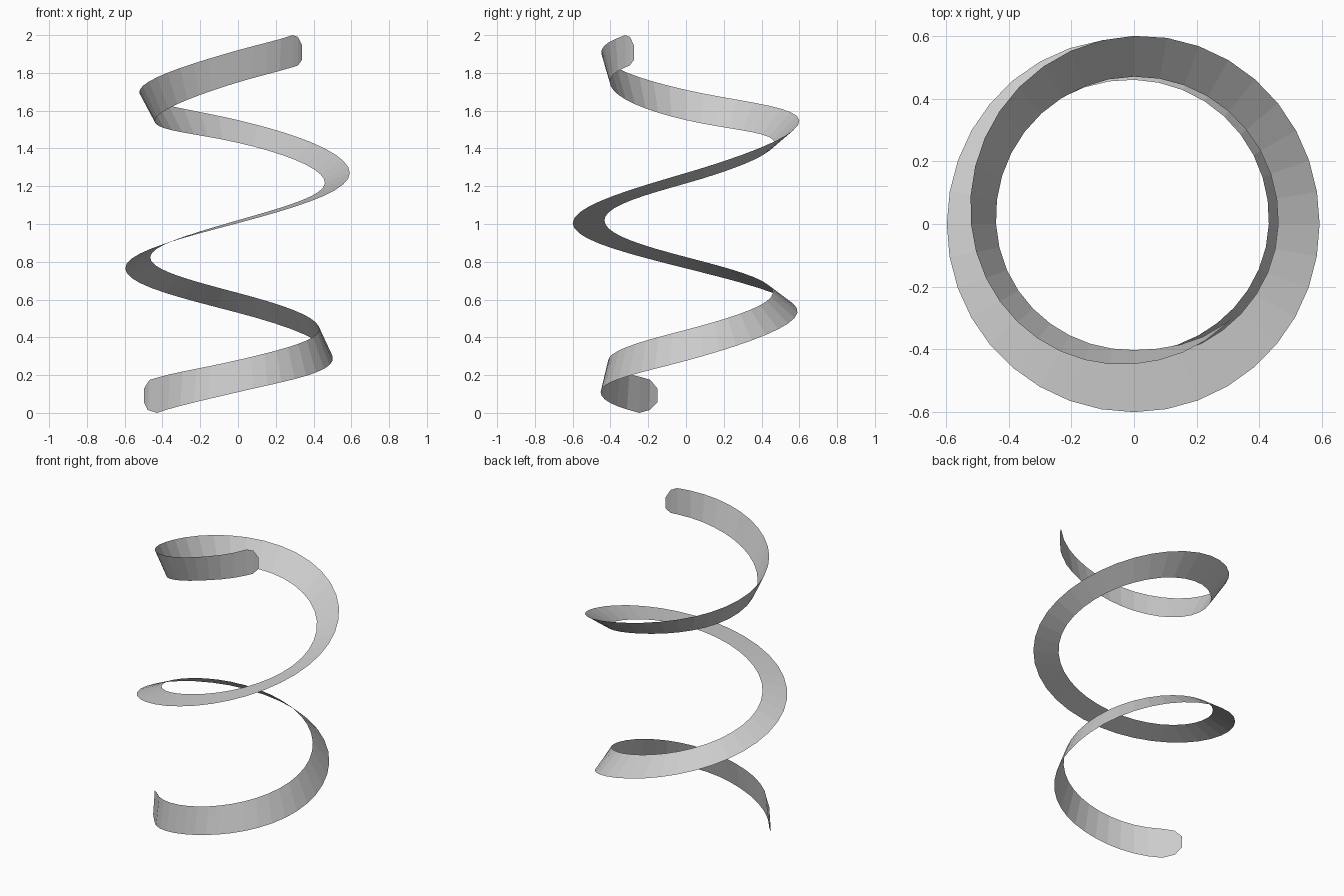
import bpy, bmesh
from math import sin, cos, radians

if "Cube" in bpy.data.objects:
    bpy.data.objects.remove(bpy.data.objects["Cube"])

# Ribbon cross-section keys: angle, (radius, z) of edge A, (radius, z) of edge B.
# Edge A travels from the bottom, to the outside, to the top as the strip twists.
KEYS = [
    (210, .495, .00, .48, .19),
    (270, .452, .11, .412, .28),
    (360, .50, .276, .43, .44),
    (450, .59, .53, .46, .635),
    (540, .597, .765, .465, .825),
    (630, .60, 1.005, .432, 1.02),
    (720, .592, 1.27, .46, 1.215),
    (810, .60, 1.55, .47, 1.43),
    (900, .52, 1.71, .44, 1.55),
    (990, .447, 1.92, .402, 1.75),
    (1032, .433, 2.0, .43, 1.83),
]
# Narrowing rows that round off the two tips
START_TIP = [(197, .52, .055, .52, .13), (202, .515, .015, .505, .175)]
END_TIP = [(1037, .435, 1.99, .435, 1.84), (1041, .437, 1.945, .437, 1.87)]


def slope(i, c):
    a, b = KEYS[max(i - 1, 0)], KEYS[min(i + 1, len(KEYS) - 1)]
    return (b[c] - a[c]) / (b[0] - a[0])


def sample(i, t):
    """Smooth Hermite interpolation between key i and i + 1."""
    p, q = KEYS[i], KEYS[i + 1]
    d = q[0] - p[0]
    row = [p[0] + d * t]
    for c in range(1, 5):
        row.append((2*t**3 - 3*t**2 + 1) * p[c] + (t**3 - 2*t**2 + t) * d * slope(i, c)
                   + (3*t**2 - 2*t**3) * q[c] + (t**3 - t**2) * d * slope(i + 1, c))
    return tuple(row)


rows = list(START_TIP)
for i in range(len(KEYS) - 1):
    n = max(1, round((KEYS[i + 1][0] - KEYS[i][0]) / 10))
    rows += [sample(i, k / n) for k in range(n)]
rows += [KEYS[-1]] + END_TIP

# Twisting spiral ribbon, a single thin sheet
bm = bmesh.new()
pairs = []
for ang, ra, za, rb, zb in rows:
    c, s = cos(radians(ang)), sin(radians(ang))
    pairs.append((bm.verts.new((ra * c, ra * s, za)), bm.verts.new((rb * c, rb * s, zb))))
for (a0, b0), (a1, b1) in zip(pairs, pairs[1:]):
    bm.faces.new((a0, a1, b1, b0))
mesh = bpy.data.meshes.new("spiral_ribbon")
bm.to_mesh(mesh)
bm.free()
ribbon = bpy.data.objects.new("spiral_ribbon", mesh)
bpy.context.collection.objects.link(ribbon)
